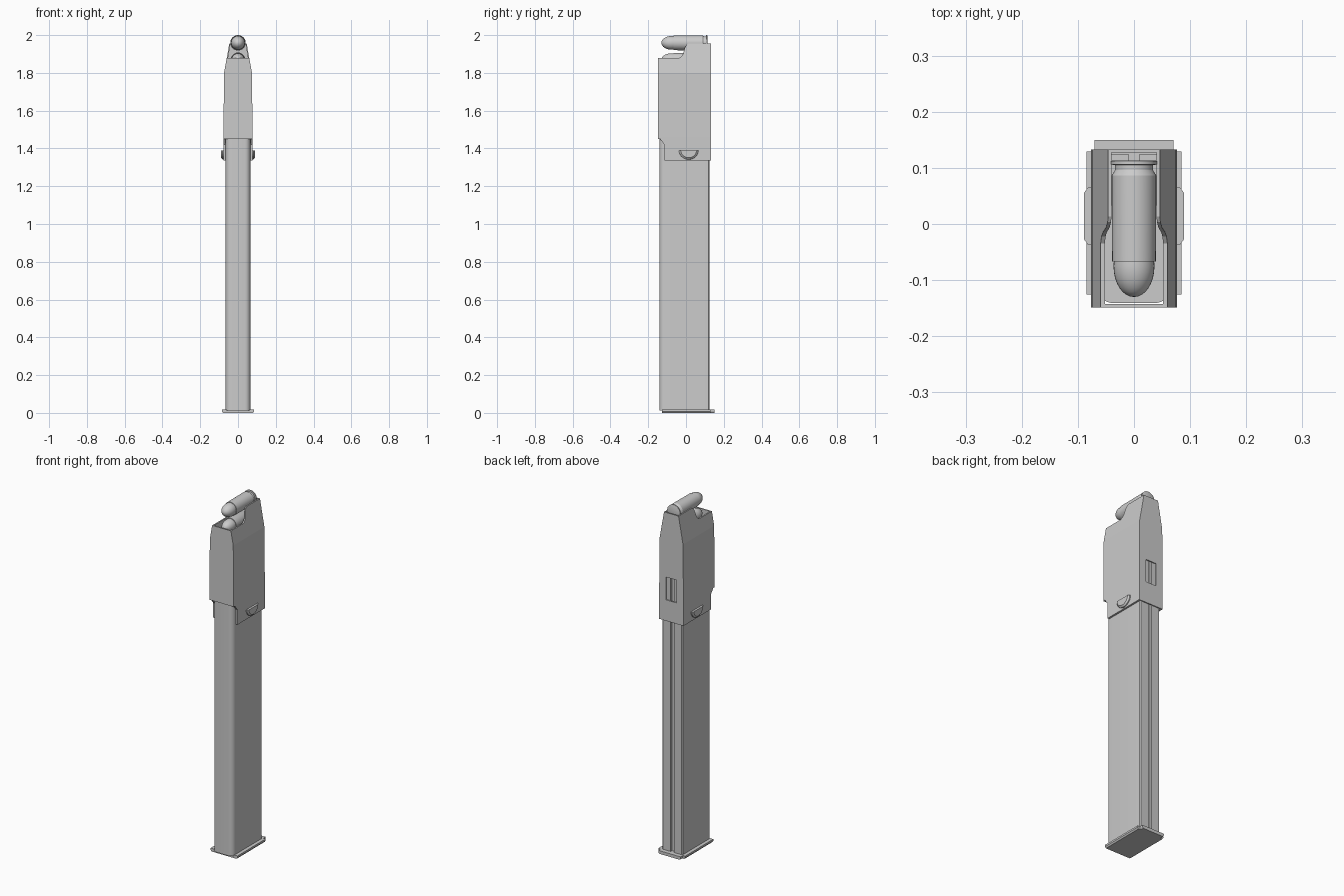
import bpy, bmesh, math

if "Cube" in bpy.data.objects:
    bpy.data.objects.remove(bpy.data.objects["Cube"])


def loft(name, rings, smooth=False):
    """Skin a list of equal-length closed rings and cap both ends."""
    bm = bmesh.new()
    vs = [[bm.verts.new(p) for p in r] for r in rings]
    n = len(rings[0])
    for a, b in zip(vs, vs[1:]):
        for i in range(n):
            j = (i + 1) % n
            bm.faces.new((a[i], a[j], b[j], b[i]))
    bm.faces.new(vs[0])
    bm.faces.new(vs[-1])
    bmesh.ops.recalc_face_normals(bm, faces=bm.faces)
    me = bpy.data.meshes.new(name)
    bm.to_mesh(me)
    bm.free()
    ob = bpy.data.objects.new(name, me)
    bpy.context.collection.objects.link(ob)
    if smooth:
        bpy.ops.object.select_all(action='DESELECT')
        bpy.context.view_layer.objects.active = ob
        ob.select_set(True)
        bpy.ops.object.shade_smooth_by_angle(angle=math.radians(30))
    return ob


def mirrored(half):
    return half + [(-x, v) for x, v in reversed(half)]


def prism_z(name, pts, z0, z1, smooth=False):
    return loft(name, [[(x, y, z) for x, y in pts] for z in (z0, z1)], smooth)


def prism_y(name, pts, y0, y1):
    return loft(name, [[(x, y, z) for x, z in pts] for y in (y0, y1)])


def prism_x(name, pts, x0, x1):
    return loft(name, [[(x, y, z) for y, z in pts] for x in (x0, x1)])


def cut(target, cutter):
    cutter.hide_render = True
    cutter.hide_viewport = True
    m = target.modifiers.new(cutter.name, 'BOOLEAN')
    m.operation = 'DIFFERENCE'
    m.solver = 'EXACT'
    m.object = cutter


# Long tube: rounded front corners, vertical groove down the back
r = 0.028
corner = [(0.065 - r + r * math.sin(a), -0.141 + r - r * math.cos(a))
          for a in [math.pi / 2 * i / 6 for i in range(7)]]
tube = corner + [(0.065, 0.119), (0.059, 0.125), (0.010, 0.125), (0.010, 0.113)]
prism_z("tube", mirrored(tube), 0.012, 1.79, smooth=True)

# Base plate with rear tongue, slightly narrower underneath
plate = mirrored([(0.085, -0.126), (0.085, 0.129), (0.070, 0.129), (0.070, 0.15)])
loft("base_plate", [[(x * s, y, z) for x, y in plate]
                    for s, z in ((0.93, 0.0), (1, 0.008), (1, 0.018))])

# Upper sleeve, tapering to the lips
sleeve = prism_y("upper_sleeve", mirrored(
    [(0.077, 1.335), (0.077, 1.46), (0.074, 1.80), (0.046, 1.955)]), -0.149, 0.133)
cut(sleeve, prism_y("cavity_cutter", mirrored(
    [(0.0665, 1.25), (0.0665, 1.79), (0.0385, 1.965), (0.0385, 2.05)]), -0.1425, 0.127))
cut(sleeve, prism_x("front_lip_cutter",
    [(-0.3, 1.88), (-0.035, 1.88), (-0.022, 1.889), (-0.014, 1.905), (-0.006, 1.935),
     (0.004, 1.95), (0.015, 1.956), (0.015, 2.1), (-0.3, 2.1)], -0.2, 0.2))
cut(sleeve, prism_x("front_notch_cutter",
    [(-0.3, 1.2), (-0.115, 1.2), (-0.115, 1.42), (-0.137, 1.45), (-0.3, 1.45)], -0.2, 0.2))
cut(sleeve, prism_y("rear_window_cutter",
    [(-0.034, 1.455), (0.034, 1.455), (0.034, 1.585), (-0.034, 1.585)], 0.122, 0.2))

# Half-round side stops
for side, tag in ((1, "right"), (-1, "left")):
    rings = []
    for x, s in ((0.074, 1.0), (0.082, 0.98), (0.089, 0.80)):
        rings.append([(side * x, 0.014 + 0.052 * s * math.cos(a), 1.39 + 0.049 * s * math.sin(a))
                      for a in [math.pi + math.pi * i / 14 for i in range(15)]])
    loft("side_stop_" + tag, rings)

# Turned rounds: stepped rim, cylinder and domed nose along y
profile = [(0.113, 0.039), (0.112, 0.041), (0.106, 0.041), (0.105, 0.034), (0.096, 0.034),
           (0.086, 0.040), (-0.067, 0.039), (-0.0671, 0.036)]
profile += [(-0.075 - 0.055 * math.sin(t), 0.036 * math.cos(t) + 0.0005)
            for t in [math.pi / 2 * i / 8 for i in range(9)]]
for name, zc in (("top_round", 1.959), ("second_round", 1.87)):
    k = 1.0 if name == "top_round" else 0.93
    loft(name, [[(k * rad * math.cos(2 * math.pi * i / 32), y,
                  zc + k * rad * math.sin(2 * math.pi * i / 32)) for i in range(32)]
                for y, rad in profile], smooth=True)
